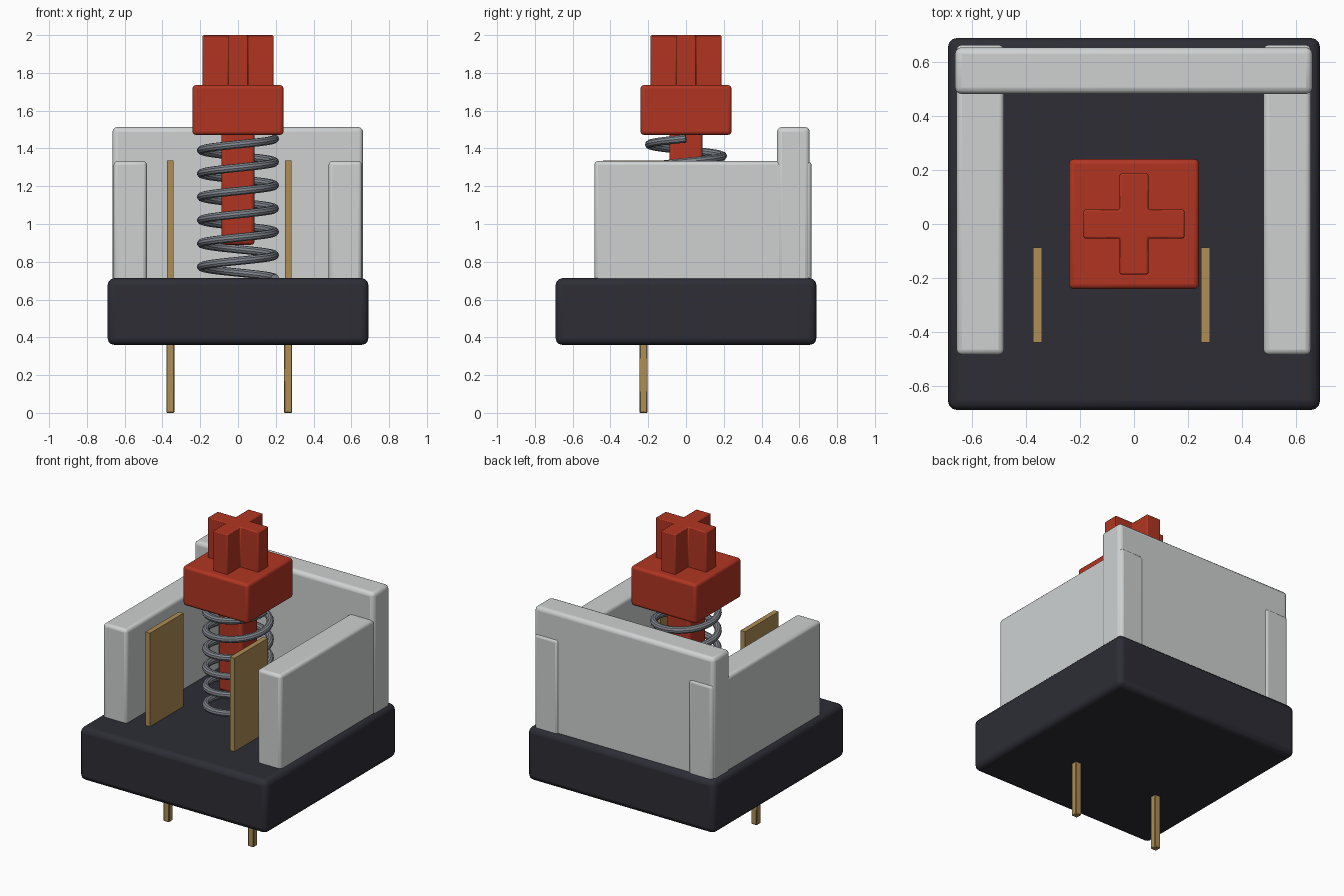
import bpy, bmesh, math

if "Cube" in bpy.data.objects:
    bpy.data.objects.remove(bpy.data.objects["Cube"])


def material(name, rgb):
    m = bpy.data.materials.new(name)
    m.diffuse_color = (*rgb, 1)
    m.use_nodes = True
    m.node_tree.nodes["Principled BSDF"].inputs["Base Color"].default_value = m.diffuse_color
    return m


DARK = material("dark plastic", (0.026, 0.026, 0.036))
GREY = material("light grey plastic", (0.62, 0.64, 0.64))
RED = material("red plastic", (0.44, 0.036, 0.016))
BRASS = material("brass", (0.42, 0.27, 0.09))
STEEL = material("steel", (0.22, 0.24, 0.27))


def finish(ob, mat, bevel=0, segments=3):
    ob.data.materials.append(mat)
    if bevel:
        mod = ob.modifiers.new("Bevel", 'BEVEL')
        mod.width, mod.segments = bevel, segments
    bpy.ops.object.select_all(action='DESELECT')
    ob.select_set(True)
    bpy.context.view_layer.objects.active = ob
    bpy.ops.object.shade_smooth_by_angle(angle=math.radians(35))
    return ob


def prism(name, outline, z0, z1, mat, bevel=0, segments=3):
    """Upright solid from an anticlockwise xy outline."""
    bm = bmesh.new()
    face = bm.faces.new([bm.verts.new((x, y, z0)) for x, y in outline])
    top = bmesh.ops.extrude_face_region(bm, geom=[face])["geom"]
    bmesh.ops.translate(bm, vec=(0, 0, z1 - z0),
                        verts=[v for v in top if isinstance(v, bmesh.types.BMVert)])
    bmesh.ops.recalc_face_normals(bm, faces=bm.faces)
    me = bpy.data.meshes.new(name)
    bm.to_mesh(me)
    bm.free()
    ob = bpy.data.objects.new(name, me)
    bpy.context.collection.objects.link(ob)
    return finish(ob, mat, bevel, segments)


def box(name, x0, x1, y0, y1, z0, z1, mat, bevel=0, segments=3):
    return prism(name, [(x0, y0), (x1, y0), (x1, y1), (x0, y1)], z0, z1, mat, bevel, segments)


# Base and housing walls
box("base", -0.69, 0.69, -0.69, 0.69, 0.36, 0.713, DARK, 0.035)
box("back_wall", -0.664, 0.662, 0.482, 0.655, 0.66, 1.513, GREY, 0.025)
box("left_wall", -0.658, -0.482, -0.485, 0.664, 0.66, 1.333, GREY, 0.02)
box("right_wall", 0.48, 0.656, -0.485, 0.664, 0.66, 1.333, GREY, 0.02)

# Plunger: shaft, block and cross-shaped top
box("plunger_shaft", -0.088, 0.088, -0.088, 0.088, 0.89, 1.5, RED, 0.02)
box("plunger_block", -0.241, 0.241, -0.241, 0.241, 1.472, 1.735, RED, 0.018)
a, b = 0.187, 0.053
cross = [(-b, -a), (b, -a), (b, -b), (a, -b), (a, b), (b, b),
         (b, a), (-b, a), (-b, b), (-a, b), (-a, -b), (-b, -b)]
prism("plunger_cross", cross, 1.70, 2.0, RED, 0.006, 2)

# Contact leaves and the pins under them
for side, x in (("left", -0.358), ("right", 0.265)):
    box(side + "_contact_leaf", x - 0.017, x + 0.017, -0.44, -0.087, 0.68, 1.335, BRASS)
    box(side + "_pin", x - 0.021, x + 0.021, -0.246, -0.204, 0, 0.40, BRASS, 0.004, 1)

# Coil spring: round wire swept along a helix
TURNS, STEPS, RADIUS, Z0, Z1 = 6, 32, 0.195, 0.712, 1.452
curve = bpy.data.curves.new("spring", 'CURVE')
curve.dimensions = '3D'
curve.bevel_depth = 0.022
curve.bevel_resolution = 3
curve.use_fill_caps = True
spline = curve.splines.new('POLY')
count = TURNS * STEPS
spline.points.add(count)
for i, p in enumerate(spline.points):
    t = math.tau * i / STEPS
    p.co = (RADIUS * math.cos(t), RADIUS * math.sin(t), Z0 + (Z1 - Z0) * i / count, 1)
spring = bpy.data.objects.new("spring", curve)
bpy.context.collection.objects.link(spring)
bpy.context.view_layer.objects.active = spring
spring.select_set(True)
bpy.ops.object.select_all(action='DESELECT')
spring.select_set(True)
bpy.ops.object.convert(target='MESH')
finish(bpy.context.view_layer.objects.active, STEEL)
